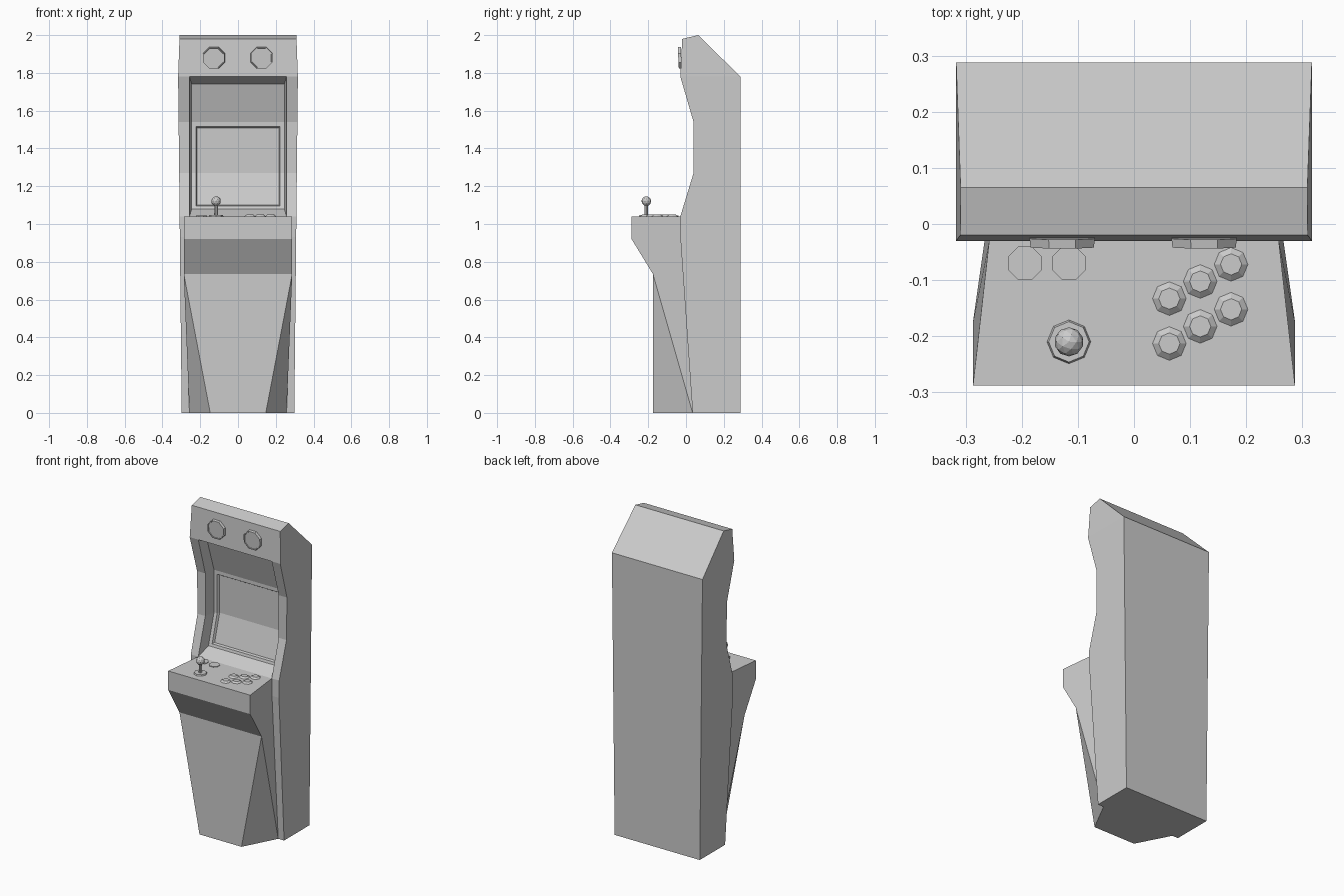
import bpy, bmesh, math
from mathutils import Matrix, Vector

if "Cube" in bpy.data.objects:
    bpy.data.objects.remove(bpy.data.objects["Cube"])

GREY = (0.6, 0.6, 0.6, 1)
grey = bpy.data.materials.new("plain grey")
grey.use_nodes = True
grey.diffuse_color = GREY
grey.node_tree.nodes["Principled BSDF"].inputs["Base Color"].default_value = GREY


def finish(bm, name):
    bmesh.ops.remove_doubles(bm, verts=bm.verts, dist=0.0002)
    bmesh.ops.recalc_face_normals(bm, faces=bm.faces)
    mesh = bpy.data.meshes.new(name)
    bm.to_mesh(mesh)
    bm.free()
    mesh.materials.append(grey)
    obj = bpy.data.objects.new(name, mesh)
    bpy.context.collection.objects.link(obj)
    return obj


def face(bm, pts):
    bm.faces.new([bm.verts.new(p) for p in pts])


def column(profile, x):
    return [(x, y, z) for y, z in profile]


def ring(profile, x):
    return column(profile, -x) + column(profile, x)[::-1]


def mirrored(pts):
    return [(-x, y, z) for x, y, z in pts]


def strip(bm, a, b, closed=False):
    n = len(a)
    for i in range(n if closed else n - 1):
        j = (i + 1) % n
        face(bm, [a[i], a[j], b[j], b[i]])


def prism(name, r1, r2, depth, base, turn=0.0, tilt=None):
    """Eight-sided frustum standing on its base point."""
    bm = bmesh.new()
    bmesh.ops.create_cone(bm, cap_ends=True, segments=8, radius1=r1, radius2=r2, depth=depth)
    bm.transform(Matrix.Translation((0, 0, depth / 2)) @ Matrix.Rotation(turn, 4, 'Z'))
    if tilt is not None:
        bm.transform(Matrix.Rotation(tilt, 4, 'X'))
    bm.transform(Matrix.Translation(base))
    return finish(bm, name)


# Cabinet: sides flare up to the shoulder, then draw in to the top
SHOULDER, DECK, OPEN, INNER = 1.78, 1.04, 0.257, 0.245


def half_width(z):
    if z <= SHOULDER:
        return 0.298 + 0.019 * z / SHOULDER
    return 0.317 - 0.008 * (z - SHOULDER) / 0.22


def edge(profile):
    return [(half_width(z), y, z) for y, z in profile]


front = [(-0.03, SHOULDER), (0.04, 1.54), (0.04, 1.27), (-0.03, DECK)]
lower = [(-0.03, DECK), (-0.03, 0.93), (0.035, 0)]
back = [(0.035, 0), (0.288, 0), (0.288, SHOULDER)]
head = [(0.288, SHOULDER), (0.065, 2.0), (-0.02, 1.98), (-0.03, SHOULDER)]

bm = bmesh.new()
for s in (1, -1):
    side = lambda pts: pts if s > 0 else mirrored(pts)
    face(bm, side(edge(front + lower[1:] + back[1:])))
    face(bm, side(edge(head)))
    strip(bm, side(edge(front)), column(front, s * OPEN))
for part in (back, head[:3], lower[1:]):
    strip(bm, edge(part), mirrored(edge(part)))
# Marquee face and front rail share the opening's corners
for a, b in ((head[2], front[0]), (lower[1], lower[0])):
    top = edge([a, b])
    rim = column([b], OPEN)
    face(bm, top + rim + mirrored(rim) + mirrored(top)[::-1])

# Monitor recess with a bent back panel and a sunken screen
recess = [(0.045, 1.74), (0.11, 1.54), (0.11, 1.27), (0.055, 1.08)]
strip(bm, ring(front, OPEN), ring(recess, INNER), closed=True)
strip(bm, column(recess[:2], INNER), column(recess[:2], -INNER))
bezel = [(0.11, 1.517), (0.11, 1.27), (0.0595, 1.096)]
glass = [(0.125, 1.508), (0.125, 1.27), (0.0755, 1.1)]
strip(bm, ring(recess[1:], INNER), ring(bezel, 0.223), closed=True)
strip(bm, ring(bezel, 0.223), ring(glass, 0.216), closed=True)
strip(bm, column(glass, 0.216), column(glass, -0.216))
finish(bm, "cabinet")

# Control deck and its tapering pedestal
deck_back, foot_back = (0.258, -0.03, DECK), (0.257, 0.035, 0)
lip = [(0.287, -0.288, DECK), (0.287, -0.288, 0.92), (0.287, -0.175, 0.735)]
toe = (0.147, -0.175, 0)
outline = [deck_back] + lip + [toe, foot_back]
bm = bmesh.new()
strip(bm, outline, mirrored(outline))
face(bm, [deck_back, foot_back] + mirrored([foot_back, deck_back]))
for flip in (list, mirrored):
    face(bm, flip([deck_back] + lip + [foot_back]))
    face(bm, flip([lip[2], toe, foot_back]))
finish(bm, "control_deck")

# Action buttons in two slanted rows, and two flat start buttons
for row, y0 in enumerate((-0.213, -0.133)):
    for i in range(3):
        spot = (0.063 + 0.055 * i, y0 + 0.0305 * i, DECK)
        prism(f"action_button_{row}_{i}", 0.03, 0.019, 0.009, spot)
for i, x in enumerate((-0.194, -0.116)):
    prism(f"start_button_{i}", 0.032, 0.032, 0.004, (x, -0.07, DECK), math.pi / 8)

# Joystick
STICK = Vector((-0.116, -0.21, DECK))
prism("joystick_base", 0.039, 0.036, 0.008, STICK)
prism("joystick_shaft", 0.01, 0.009, 0.07, STICK)
bm = bmesh.new()
bmesh.ops.create_icosphere(bm, subdivisions=2, radius=0.026,
                           matrix=Matrix.Translation(STICK + Vector((0, 0, 0.081))))
finish(bm, "joystick_ball")

# Marquee speakers: rimmed octagons with a sunken face
LEAN = math.pi / 2 + math.atan2(0.01, 0.2)
for name, x in (("left_speaker", 0.125), ("right_speaker", -0.128)):
    obj = prism(name, 0.063, 0.061, 0.016, (x, -0.025, 1.88), math.pi / 8, LEAN)
    bm = bmesh.new()
    bm.from_mesh(obj.data)
    cap = min(bm.faces, key=lambda f: f.calc_center_median().y)
    inward = -cap.normal * 0.004
    bmesh.ops.inset_individual(bm, faces=[cap], thickness=0.005)
    bmesh.ops.inset_individual(bm, faces=[cap], thickness=0.001)
    bmesh.ops.translate(bm, verts=cap.verts, vec=inward)
    bm.to_mesh(obj.data)
    bm.free()
